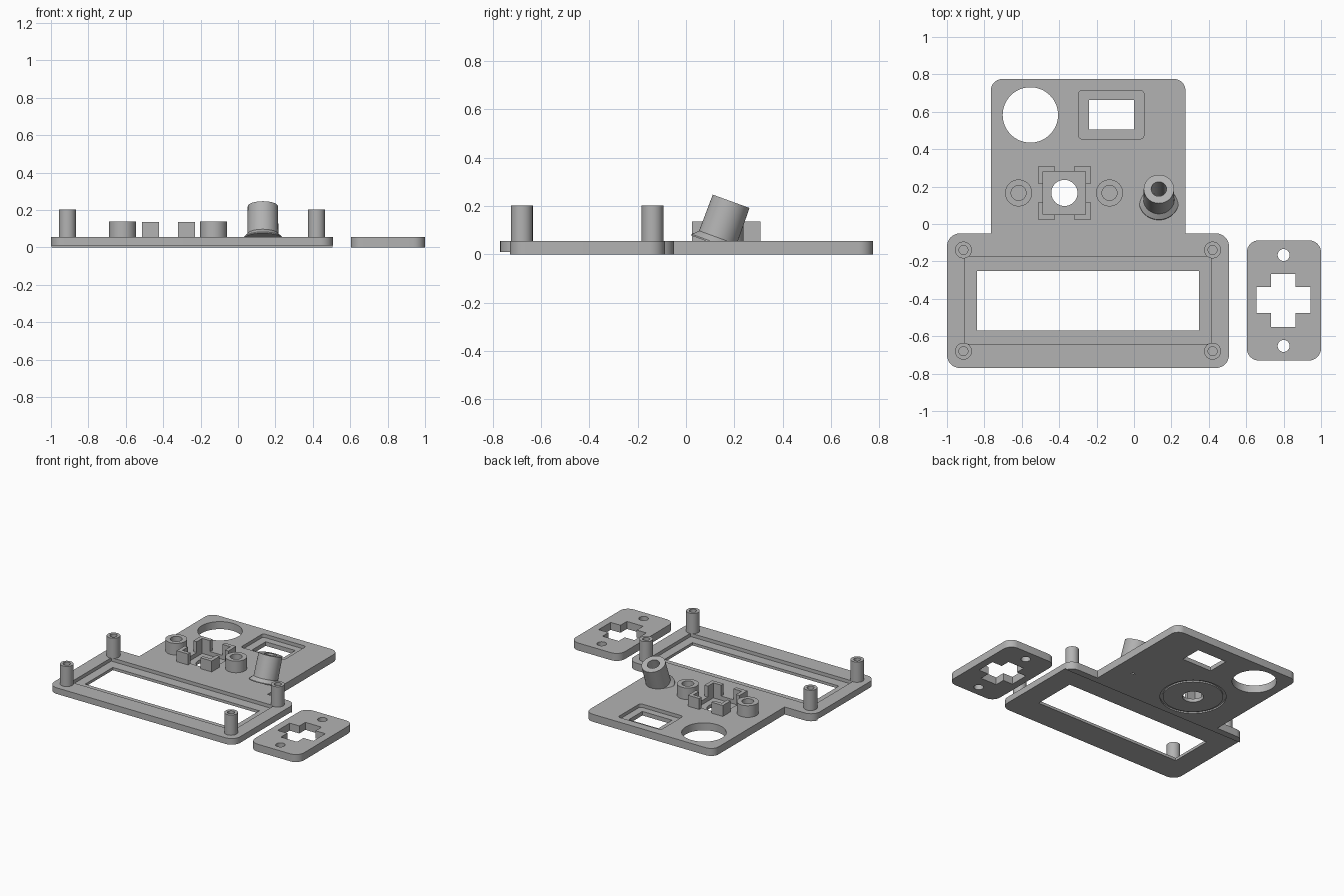
import bpy, bmesh
from math import sin, cos, pi, radians
from mathutils import Matrix, Vector

cube = bpy.data.objects.get("Cube")
if cube:
    bpy.data.objects.remove(cube, do_unlink=True)

GREY = (0.45, 0.45, 0.45, 1)
mat = bpy.data.materials.new("plain grey")
mat.use_nodes = True
mat.diffuse_color = GREY
mat.node_tree.nodes["Principled BSDF"].inputs["Base Color"].default_value = GREY

TOP = 0.055      # plate thickness
EPS = 0.02       # cutter overshoot


def rounded(x0, x1, y0, y1, r=0, steps=8):
    """Outline of a rectangle with rounded corners."""
    if r == 0:
        return [(x0, y0), (x1, y0), (x1, y1), (x0, y1)]
    pts = []
    corners = [(x1 - r, y1 - r), (x0 + r, y1 - r), (x0 + r, y0 + r), (x1 - r, y0 + r)]
    for q, (cx, cy) in enumerate(corners):
        for i in range(steps + 1):
            a = (q + i / steps) * pi / 2
            pts.append((cx + r * cos(a), cy + r * sin(a)))
    return pts


def circle(x, y, r, n=48):
    return [(x + r * cos(2 * pi * i / n), y + r * sin(2 * pi * i / n)) for i in range(n)]


def prism(name, outline, z0, z1):
    """Extrude an outline between two heights."""
    bm = bmesh.new()
    face = bm.faces.new([bm.verts.new((x, y, z0)) for x, y in outline])
    out = bmesh.ops.extrude_face_region(bm, geom=[face])
    verts = [v for v in out["geom"] if isinstance(v, bmesh.types.BMVert)]
    bmesh.ops.translate(bm, verts=verts, vec=(0, 0, z1 - z0))
    return finish(name, bm)


def lathe(name, profile, n=48, matrix=Matrix()):
    """Spin a closed (radius, height) profile about the local z axis."""
    bm = bmesh.new()
    rings = [[bm.verts.new((r * cos(2 * pi * i / n), r * sin(2 * pi * i / n), z))
              for i in range(n)] for r, z in profile]
    for a, b in zip(rings, rings[1:] + rings[:1]):
        for i in range(n):
            j = (i + 1) % n
            bm.faces.new((a[i], a[j], b[j], b[i]))
    bm.transform(matrix)
    return finish(name, bm)


def finish(name, bm):
    bmesh.ops.recalc_face_normals(bm, faces=bm.faces)
    mesh = bpy.data.meshes.new(name)
    bm.to_mesh(mesh)
    bm.free()
    mesh.materials.append(mat)
    ob = bpy.data.objects.new(name, mesh)
    bpy.context.collection.objects.link(ob)
    return ob


def boolean(ob, tool, operation="DIFFERENCE"):
    """Apply a boolean and discard the tool."""
    tool.hide_render = True
    mod = ob.modifiers.new("cut", "BOOLEAN")
    mod.operation, mod.solver, mod.object = operation, "EXACT", tool
    bpy.context.view_layer.objects.active = ob
    bpy.ops.object.modifier_apply(modifier=mod.name)
    bpy.data.objects.remove(tool, do_unlink=True)


def cut(ob, outline, z0=-EPS, z1=TOP + EPS):
    boolean(ob, prism("cutter", outline, z0, z1))


# Main panel: wide lower plate joined to the upper plate
panel = prism("main_panel", rounded(-1, 0.508, -0.77, -0.05, 0.07), 0, TOP)
boolean(panel, prism("upper_plate", rounded(-0.765, 0.275, -0.2, 0.775, 0.06), 0, TOP), "UNION")
# Shallow relief under the lower plate
cut(panel, rounded(-1.1, 0.6, -0.9, -0.1), -EPS, 0.01)

# Display opening with seat
cut(panel, rounded(-0.905, 0.412, -0.642, -0.174), 0.03)
cut(panel, rounded(-0.84, 0.348, -0.57, -0.25))
# Small window with seat
cut(panel, rounded(-0.297, 0.053, 0.455, 0.714, 0.02), 0.03)
cut(panel, rounded(-0.24, 0, 0.505, 0.663))
# Large round opening
cut(panel, circle(-0.554, 0.583, 0.148, 64))

# Button seat, hole and ring groove underneath
BX, BY = -0.372, 0.166
cut(panel, rounded(BX - 0.114, BX + 0.114, BY - 0.114, BY + 0.114), 0.025)
cut(panel, circle(BX, BY, 0.07))
boolean(panel, lathe("groove_cutter", [(0.2, -EPS), (0.22, -EPS), (0.22, 0.01), (0.2, 0.01)],
                     64, Matrix.Translation((BX, BY, 0))))

# Corner brackets around the button
for sx, sy, name in [(-1, -1, "front_right"), (1, -1, "front_left"),
                     (-1, 1, "back_right"), (1, 1, "back_left")]:
    o, i, e = 0.142, 0.114, 0.05
    ell = [(o, o), (e, o), (e, i), (i, i), (i, e), (o, e)]
    prism("button_bracket_" + name, [(BX + sx * x, BY + sy * y) for x, y in ell], TOP, 0.135)


def hollow_post(name, x, y, outer, inner, top):
    lathe(name, [(outer, TOP), (outer, top), (inner, top), (inner, TOP)],
          matrix=Matrix.Translation((x, y, 0)))


# Spacer sleeves beside the button
hollow_post("right_sleeve", -0.617, BY, 0.072, 0.04, 0.14)
hollow_post("left_sleeve", -0.131, BY, 0.072, 0.04, 0.14)

# Display mounting posts
for side, x in (("right", -0.912), ("left", 0.42)):
    for end, y in (("front", -0.68), ("back", -0.139)):
        hollow_post(f"{end}_{side}_post", x, y, 0.045, 0.024, 0.203)

# Tilted lamp tube with flared foot, bored through the panel
tilt = Matrix.Translation((0.133, 0.122, 0.041)) @ Matrix.Rotation(radians(-20), 4, "X")
bore = lathe("bore_cutter", [(0.001, -0.031), (0.041, -0.031), (0.041, 0.1), (0.001, 0.1)],
             32, tilt)
boolean(panel, bore)
lathe("lamp_tube", [(0.107, 0), (0.107, 0.006), (0.083, 0.03), (0.081, 0.19),
                    (0.041, 0.19), (0.041, 0)], 48, tilt)

# Separate mounting plate with cross opening and screw holes
plate = prism("mounting_plate", rounded(0.603, 1, -0.73, -0.087, 0.065), 0, TOP)
cut(plate, rounded(0.655, 0.944, -0.476, -0.337))
cut(plate, rounded(0.733, 0.864, -0.55, -0.267))
for y in (-0.166, -0.652):
    cut(plate, circle(0.8, y, 0.032, 32))

# Smooth curved walls, keep edges sharp
bpy.ops.object.select_all(action="DESELECT")
for ob in bpy.context.collection.objects:
    if ob.type == "MESH" and mat.name in ob.data.materials:
        ob.select_set(True)
        bpy.context.view_layer.objects.active = ob
bpy.ops.object.shade_smooth_by_angle(angle=radians(30))
